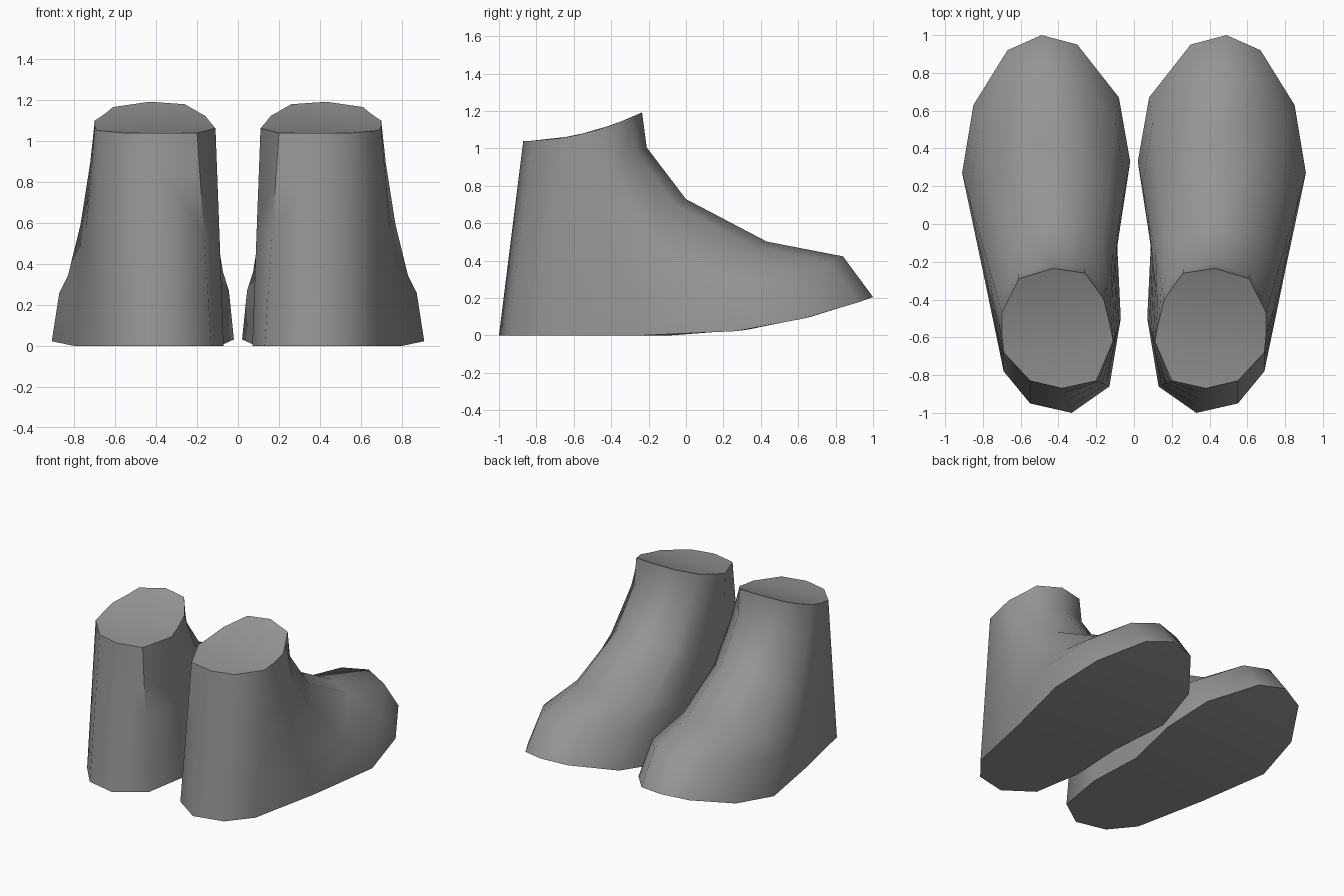
import bpy
import bmesh
import math

if "Cube" in bpy.data.objects:
    bpy.data.objects.remove(bpy.data.objects["Cube"], do_unlink=True)

# One grey material for the whole pair
grey = bpy.data.materials.new("plain_grey")
grey.use_nodes = True
colour = (0.3, 0.3, 0.3, 1)
grey.diffuse_color = colour
grey.node_tree.nodes["Principled BSDF"].inputs["Base Color"].default_value = colour

# Outlines start at the heel and run round the outer side to the toe and back
SOLE = [(.33, -1), (.55, -.95), (.69, -.78), (.80, -.25), (.91, .27), (.85, .63), (.67, .92),
        (.49, 1), (.30, .95), (.08, .67), (.02, .33), (.09, -.09), (.07, -.5), (.13, -.86)]
ANKLE = [(.38, -.87), (.55, -.83), (.69, -.68), (.70, -.58), (.70, -.47), (.65, -.37), (.61, -.29),
         (.43, -.235), (.26, -.26), (.20, -.34), (.16, -.40), (.13, -.52), (.11, -.62), (.20, -.83)]

# How strongly each column follows the instep curve instead of a straight wall
HALF = [0, 0, 0, .15, .5, .9, 1]
INSTEP = HALF + [1] + HALF[:0:-1]

# Instep curve: (reach towards the sole outline, height fraction) per level
LEVELS = [(1, 0), (.87, .22), (.54, .30), (.19, .53), (.02, .81), (0, 1)]


def sole_height(y):
    return .17 * max(0, y + .1) ** 2


def ankle_height(y):
    return 1.04 + .38 * (y + .87) ** 2


def mix(a, b, t):
    return a + (b - a) * t


def column_point(i, level, side):
    (sx, sy), (ax, ay) = SOLE[i], ANKLE[i]
    reach, rise = level
    reach = mix(1 - rise, reach, INSTEP[i])
    z = mix(sole_height(sy), ankle_height(ay), rise)
    return side * mix(ax, sx, reach), mix(ay, sy, reach), z


def cap(bm, ring):
    # Strips across the outline, pairing outer and inner points
    n = len(ring)
    for i in range(n // 2):
        ids = dict.fromkeys([i, i + 1, n - 1 - i, (n - i) % n])
        bm.faces.new([ring[k] for k in ids])


def build_shoe(name, side):
    bm = bmesh.new()
    n = len(SOLE)
    rings = [[bm.verts.new(column_point(i, level, side)) for i in range(n)] for level in LEVELS]
    # Upper walls
    for low, high in zip(rings, rings[1:]):
        for i in range(n):
            j = (i + 1) % n
            bm.faces.new((low[i], low[j], high[j], high[i]))
    # Sole and ankle cap
    cap(bm, rings[0])
    cap(bm, rings[-1])
    bmesh.ops.recalc_face_normals(bm, faces=bm.faces)
    mesh = bpy.data.meshes.new(name)
    bm.to_mesh(mesh)
    bm.free()
    mesh.materials.append(grey)
    obj = bpy.data.objects.new(name, mesh)
    bpy.context.collection.objects.link(obj)
    bpy.ops.object.select_all(action='DESELECT')
    obj.select_set(True)
    bpy.context.view_layer.objects.active = obj
    bpy.ops.object.shade_smooth_by_angle(angle=math.radians(50))


build_shoe("left_shoe", 1)
build_shoe("right_shoe", -1)
